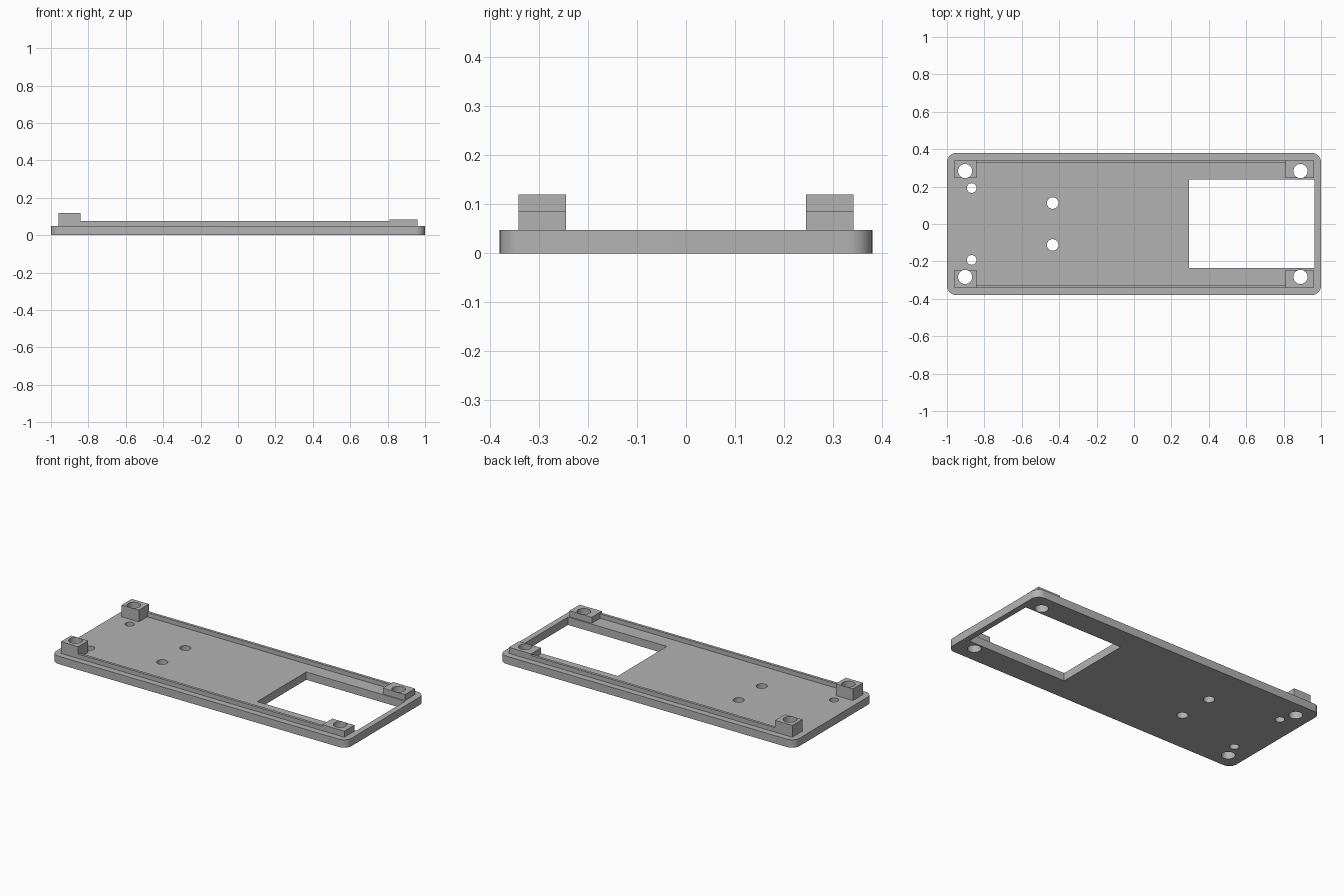
import bpy, bmesh
from mathutils import Matrix, Vector

cube = bpy.data.objects.get("Cube")
if cube:
    bpy.data.objects.remove(cube, do_unlink=True)

grey = bpy.data.materials.new("plain grey")
grey.use_nodes = True
COLOUR = (0.45, 0.45, 0.45, 1)
grey.diffuse_color = COLOUR
grey.node_tree.nodes["Principled BSDF"].inputs["Base Color"].default_value = COLOUR

PLATE_TOP = 0.048


def finish(name, bm):
    mesh = bpy.data.meshes.new(name)
    bm.to_mesh(mesh)
    bm.free()
    mesh.materials.append(grey)
    obj = bpy.data.objects.new(name, mesh)
    bpy.context.collection.objects.link(obj)
    return obj


def box(name, x0, x1, y0, y1, z0, z1, corner=0):
    low, high = Vector((x0, y0, z0)), Vector((x1, y1, z1))
    bm = bmesh.new()
    bmesh.ops.create_cube(bm, size=1, matrix=Matrix.Translation((low + high) / 2)
                          @ Matrix.Diagonal((*(high - low), 1)))
    if corner:
        upright = [e for e in bm.edges
                   if abs(e.verts[0].co.z - e.verts[1].co.z) > 0.01]
        bmesh.ops.bevel(bm, geom=upright, offset=corner, segments=10,
                        profile=0.5, affect='EDGES')
    return finish(name, bm)


def drill(x, y, radius):
    bm = bmesh.new()
    bmesh.ops.create_cone(bm, cap_ends=True, segments=40, radius1=radius,
                          radius2=radius, depth=1,
                          matrix=Matrix.Translation((x, y, 0)))
    return finish("hole_cutter", bm)


def cut(obj, cutters):
    bpy.context.view_layer.objects.active = obj
    for cutter in cutters:
        cutter.hide_render = True
        mod = obj.modifiers.new("cut", 'BOOLEAN')
        mod.operation = 'DIFFERENCE'
        mod.solver = 'EXACT'
        mod.object = cutter
        bpy.ops.object.modifier_apply(modifier=mod.name)


# Base plate with rounded corners
plate = box("base_plate", -1, 1, -0.38, 0.38, 0, PLATE_TOP, corner=0.05)
parts = [plate]
cutters = [box("window_cutter", 0.295, 0.965, -0.236, 0.239, -0.5, 0.5)]

# Mirrored corner posts, rails and screw holes
for side, s in (("left", 1), ("right", -1)):
    name = "back" if s > 0 else "front"
    inner, outer = sorted((s * 0.245, s * 0.342))
    rail_in, rail_out = sorted((s * 0.326, s * 0.342))

    tall = box(name + "_tall_post", -0.96, -0.843, inner, outer, PLATE_TOP, 0.12)
    low = box(name + "_low_post", 0.81, 0.96, inner, outer, PLATE_TOP, 0.085)
    parts += [tall, low,
              box(name + "_rail", -0.843, 0.81, rail_in, rail_out, PLATE_TOP, 0.075)]

    for post, x in ((tall, -0.903), (low, 0.89)):
        hole = drill(x, s * 0.283, 0.038)
        cut(post, [hole])
        cutters.append(hole)
    cutters += [drill(-0.868, s * 0.192, 0.026), drill(-0.435, s * 0.112, 0.031)]

cut(plate, cutters)
for cutter in cutters:
    bpy.data.objects.remove(cutter, do_unlink=True)

# Smooth the rounded corners and bores, keep hard edges
for obj in bpy.context.selected_objects:
    obj.select_set(False)
for obj in parts:
    obj.select_set(True)
bpy.context.view_layer.objects.active = plate
bpy.ops.object.shade_smooth_by_angle()
